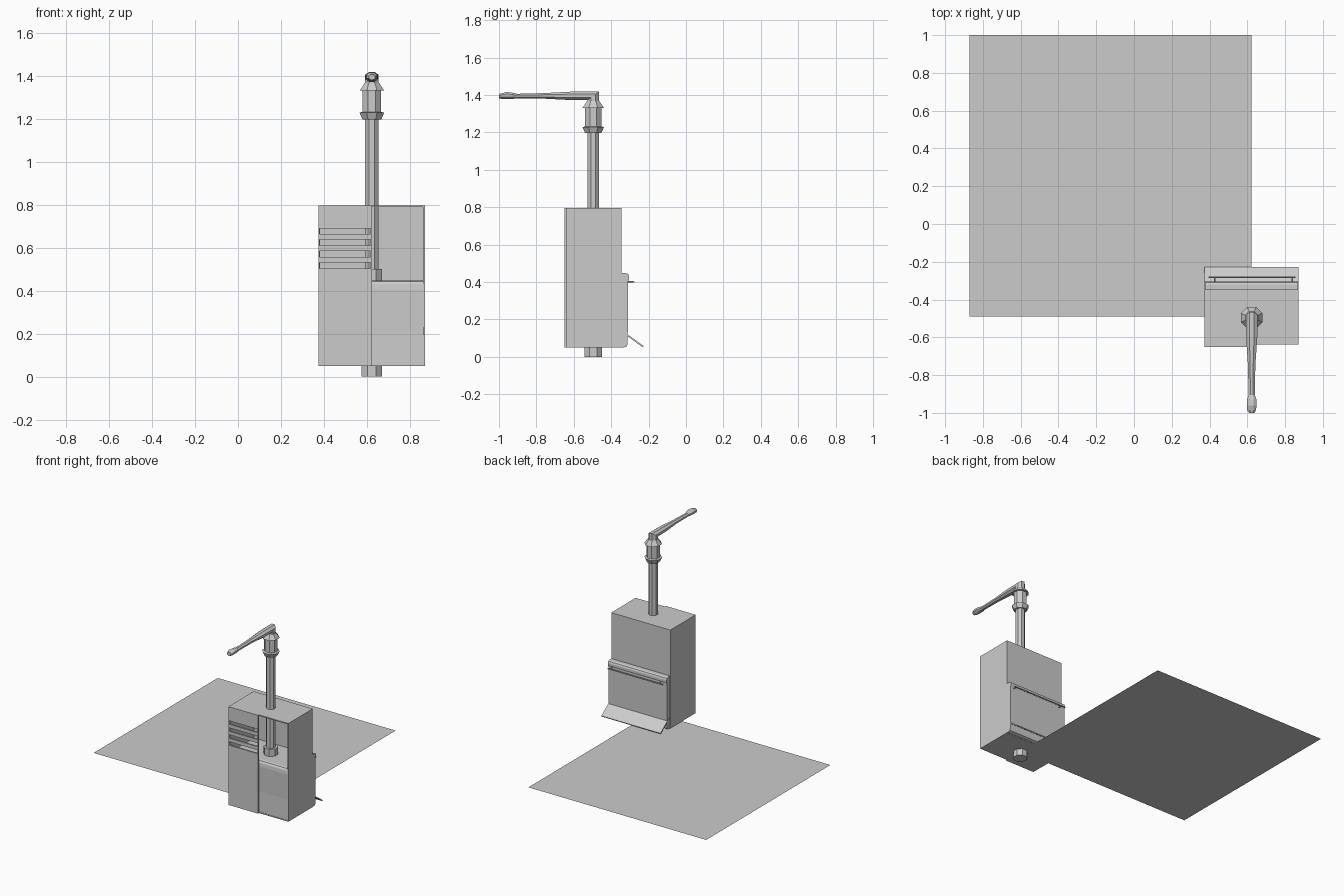
import bpy, bmesh, math
from mathutils import Vector

if "Cube" in bpy.data.objects:
    bpy.data.objects.remove(bpy.data.objects["Cube"])

CX, CY = 0.623, -0.496         # pump column axis
X0, X1 = 0.374, 0.87           # cabinet sides
ZB, ZT = 0.05, 0.796           # cabinet bottom and top


def make(name, verts, faces, fix=True):
    me = bpy.data.meshes.new(name)
    me.from_pydata(verts, [], faces)
    if fix:
        bm = bmesh.new()
        bm.from_mesh(me)
        bmesh.ops.recalc_face_normals(bm, faces=bm.faces)
        bm.to_mesh(me)
        bm.free()
    ob = bpy.data.objects.new(name, me)
    bpy.context.collection.objects.link(ob)
    return ob


def solidify(ob, t, offset=0):
    m = ob.modifiers.new("thickness", 'SOLIDIFY')
    m.thickness, m.offset, m.use_even_offset = t, offset, True


def loft(name, rings, n=8):
    """Rings are (centre, u axis, v axis), joined into a capped tube."""
    verts, faces = [], []
    for c, u, v in rings:
        for i in range(n):
            a = 2 * math.pi * (i + 0.5) / n
            verts.append(Vector(c) + Vector(u) * math.cos(a) + Vector(v) * math.sin(a))
    for r in range(len(rings) - 1):
        for i in range(n):
            j = (i + 1) % n
            faces.append((r*n + i, r*n + j, r*n + n + j, r*n + n + i))
    faces += [tuple(range(n)), tuple(range(len(verts) - n, len(verts)))]
    return make(name, verts, faces)


def lathe(name, profile, n=8):
    return loft(name, [((CX, CY, z), (r, 0, 0), (0, r, 0)) for r, z in profile], n)


def extrude_x(name, profile, x0, x1, closed=True):
    n = len(profile)
    verts = [(x, y, z) for x in (x0, x1) for y, z in profile]
    faces = [(i, (i + 1) % n, n + (i + 1) % n, n + i) for i in range(n if closed else n - 1)]
    if closed:
        faces += [tuple(range(n)), tuple(range(n, 2 * n))]
    return make(name, verts, faces)


# ground sheet, level with the cabinet bottom
make("ground_sheet", [(-0.87, -0.489, ZB), (0.623, -0.489, ZB), (0.623, 1, ZB), (-0.87, 1, ZB)],
     [(0, 1, 2, 3)], fix=False)

# cabinet shell, open at the front
YF, YB = -0.639, -0.346
v = [(x, y, z) for z in (ZB, ZT) for x, y in ((X0, YF), (X1, YF), (X1, YB), (X0, YB))]
shell = make("cabinet_shell", v, [(3, 2, 1, 0), (4, 5, 6, 7), (1, 2, 6, 5), (2, 3, 7, 6),
                                  (3, 0, 4, 7)], fix=False)
solidify(shell, 0.008, -1)

# slotted panel on the front left half
xs = [X0, 0.379, 0.617, 0.623]
zs = [ZB] + [z + d for z in (0.504, 0.557, 0.610, 0.663) for d in (0, 0.027)] + [ZT]
verts = [(x, -0.644, z) for z in zs for x in xs]
faces = []
for r in range(len(zs) - 1):
    for c in range(3):
        if not (r % 2 and c == 1):
            faces.append((r*4 + c, r*4 + c + 1, r*4 + c + 5, r*4 + c + 4))
solidify(make("slotted_front_panel", verts, faces), 0.012)

# inner shelf that folds down into the lower front panel
shelf = extrude_x("shelf_and_lower_front", [
    (-0.35, 0.446), (-0.61, 0.446), (-0.624, 0.442), (-0.632, 0.43), (-0.635, 0.405),
    (-0.63, 0.21), (-0.635, ZB + 0.003)], X0 + 0.009, X1 - 0.008, closed=False)
solidify(shelf, 0.003)

# rear door with rolled lip
extrude_x("rear_door", [
    (-0.348, 0.448), (-0.32, 0.448), (-0.309, 0.442), (-0.304, 0.43), (-0.304, 0.415),
    (-0.309, 0.405), (-0.312, 0.07), (-0.316, 0.056), (-0.328, ZB + 0.001),
    (-0.348, ZB + 0.001)], X0 + 0.002, X1 - 0.001)

# sloping spill flap
extrude_x("spill_flap", [(-0.345, 0.133), (-0.341, 0.14), (-0.227, 0.058), (-0.231, 0.051)],
          X0, X1)

# rear bar handle and its posts
loft("rear_bar", [((x, -0.281, 0.401), (0, 0.005, 0), (0, 0, 0.005)) for x in (0.394, 0.854)], 6)
for i, x in enumerate((0.428, 0.838)):
    loft(f"bar_post_{i + 1}", [((x, y, 0.401), (0.004, 0, 0), (0, 0, 0.004))
                               for y in (-0.315, -0.281)], 6)

# foot and pipe nut
lathe("foot", [(0.051, 0), (0.051, ZB + 0.003)])
lathe("pipe_nut", [(0.051, 0.44), (0.051, 0.501)])

# column collar
lathe("collar", [(0.047, 1.196), (0.062, 1.228), (0.047, 1.232), (0.047, 1.331),
                 (0.062, 1.331), (0.036, 1.367)])

# column pipe with a mitred elbow running into the tapering spout arm
R = 0.0335
rings = [((CX, CY, 0.45), (R, 0, 0), (0, R, 0)),
         ((CX, CY, 1.35), (R, 0, 0), (0, R, 0)),
         ((CX, CY, 1.395), (R, 0, 0), (0, R, 0.025))]
for y, z, rx, rz in ((-0.60, 1.395, 0.032, 0.025), (-0.75, 1.395, 0.021, 0.0165),
                     (-0.905, 1.393, 0.018, 0.014), (-0.93, 1.396, 0.027, 0.018),
                     (-0.96, 1.397, 0.028, 0.02), (-0.985, 1.394, 0.025, 0.016),
                     (-1.0, 1.393, 0.015, 0.013)):
    rings.append(((CX, y, z), (rx, 0, 0), (0, 0, rz)))
loft("column_and_arm", rings)
